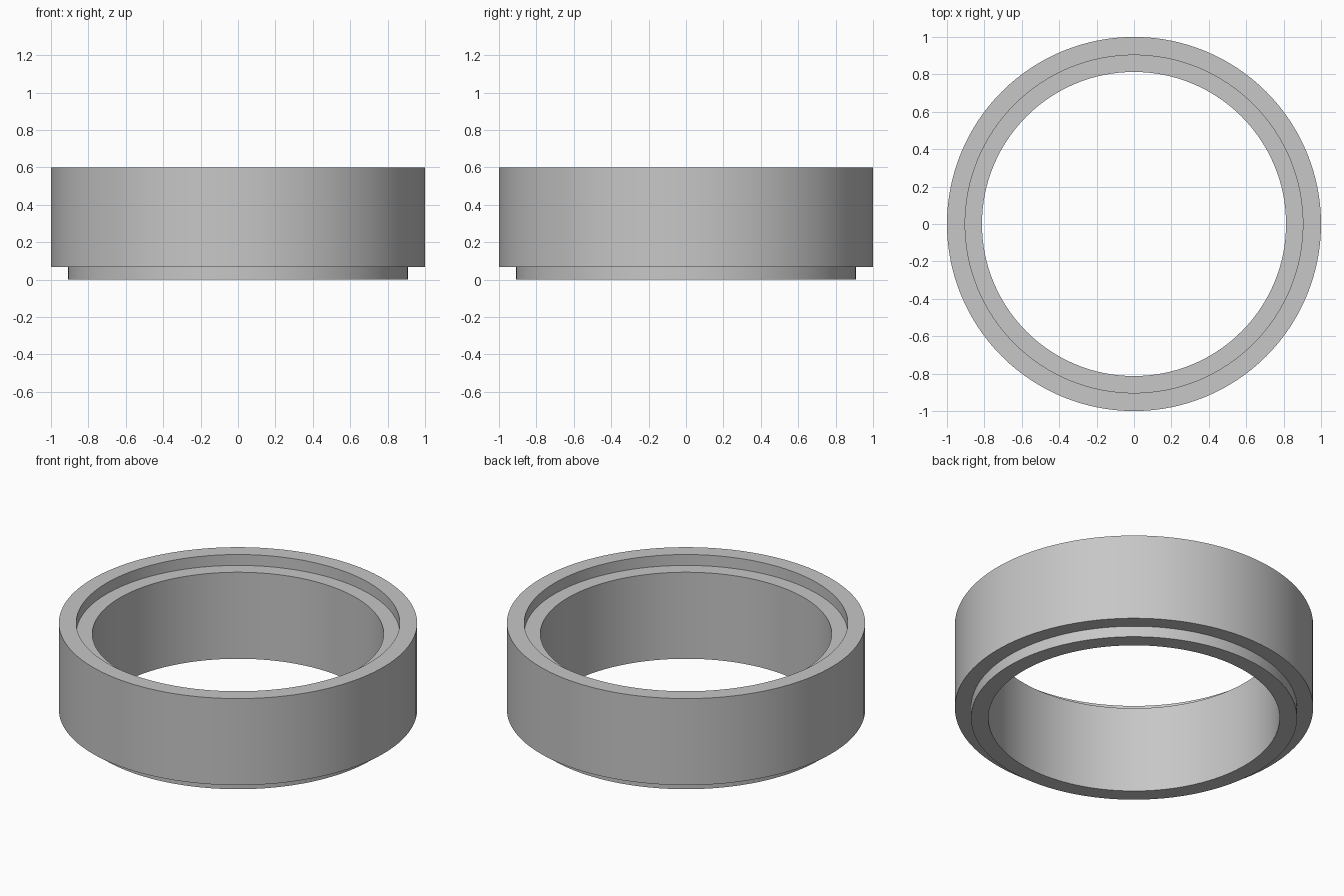
import bpy
import bmesh
import math

cube = bpy.data.objects.get("Cube")
if cube:
    bpy.data.objects.remove(cube, do_unlink=True)

SEGMENTS = 128

# Matte grey material
grey = bpy.data.materials.new("grey")
grey.use_nodes = True
colour = (0.57, 0.57, 0.57, 1.0)
grey.diffuse_color = colour
grey.node_tree.nodes["Principled BSDF"].inputs["Base Color"].default_value = colour


def lathe_ring(name, profile, material):
    """Revolve a closed (radius, height) profile around the z axis."""
    bm = bmesh.new()
    loops = []
    for radius, height in profile:
        loops.append([
            bm.verts.new((radius * math.cos(a), radius * math.sin(a), height))
            for a in (math.tau * i / SEGMENTS for i in range(SEGMENTS))
        ])
    for k, lower in enumerate(loops):
        upper = loops[(k + 1) % len(loops)]
        for i in range(SEGMENTS):
            j = (i + 1) % SEGMENTS
            bm.faces.new((lower[i], lower[j], upper[j], upper[i]))
    bmesh.ops.recalc_face_normals(bm, faces=bm.faces)
    mesh = bpy.data.meshes.new(name)
    bm.to_mesh(mesh)
    bm.free()
    mesh.materials.append(material)
    obj = bpy.data.objects.new(name, mesh)
    bpy.context.collection.objects.link(obj)
    return obj


# Stacking ring: bottom spigot, outer wall, recessed seat in the top rim
INNER, SPIGOT, RECESS, OUTER = 0.813, 0.91, 0.903, 1.0
HEIGHT, STEP = 0.6, 0.067
ring = lathe_ring("stacking_ring", [
    (INNER, 0),
    (SPIGOT, 0),
    (SPIGOT, STEP),
    (OUTER, STEP),
    (OUTER, HEIGHT),
    (RECESS, HEIGHT),
    (RECESS, HEIGHT - STEP),
    (INNER, HEIGHT - STEP),
], grey)

# Smooth walls with crisp rims
bpy.ops.object.select_all(action="DESELECT")
ring.select_set(True)
bpy.context.view_layer.objects.active = ring
bpy.ops.object.shade_smooth_by_angle(angle=math.radians(30))
